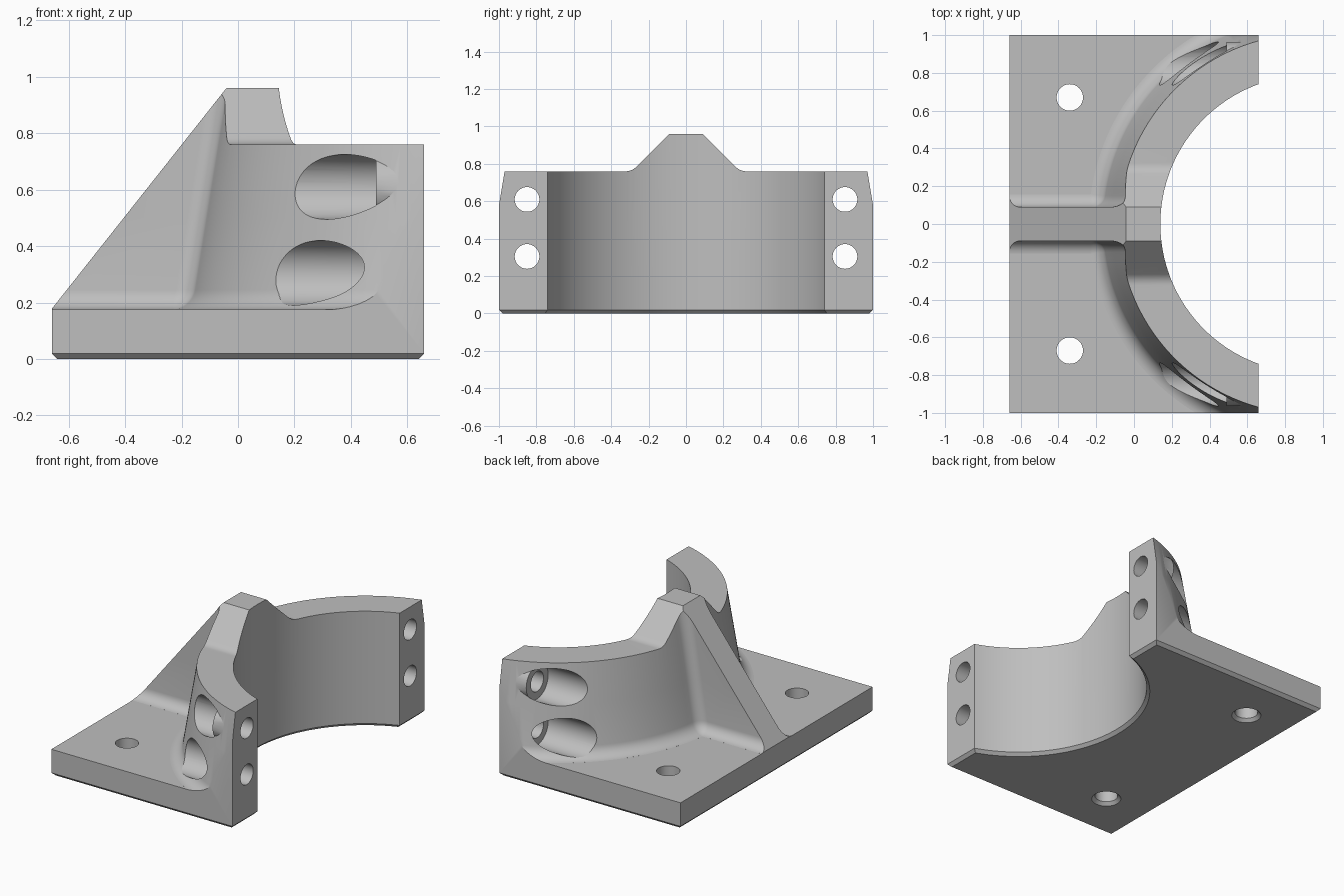
import bpy, bmesh
from math import sin, cos, tan, pi, radians, asin, atan2, sqrt
from mathutils import Matrix

cube = bpy.data.objects.get("Cube")
if cube:
    bpy.data.objects.remove(cube, do_unlink=True)

# Main dimensions
HALF_X, HALF_Y = 0.66, 1.0
BASE_TOP, WALL_TOP, PEAK = 0.175, 0.76, 0.96
CHAMFER = 0.02
BORE_X, BORE_R = 0.9265, 0.787
RIB, FILLET = 0.09, 0.07
SEAT_X, BOLT_Y, BOLT_ZS = 0.49, 0.85, (0.305, 0.61)

grey = bpy.data.materials.new("plain_grey")
grey.use_nodes = True
colour = (0.52, 0.52, 0.52, 1)
grey.diffuse_color = colour
grey.node_tree.nodes["Principled BSDF"].inputs["Base Color"].default_value = colour


def loft(name, rings):
    """Closed solid through rings of equal point count."""
    bm = bmesh.new()
    rows = [[bm.verts.new(p) for p in ring] for ring in rings]
    n = len(rows[0])
    for low, high in zip(rows, rows[1:]):
        for i in range(n):
            j = (i + 1) % n
            bm.faces.new((low[i], low[j], high[j], high[i]))
    bm.faces.new(rows[0][::-1])
    bm.faces.new(rows[-1])
    bmesh.ops.recalc_face_normals(bm, faces=bm.faces)
    mesh = bpy.data.meshes.new(name)
    bm.to_mesh(mesh)
    bm.free()
    mesh.materials.append(grey)
    obj = bpy.data.objects.new(name, mesh)
    bpy.context.collection.objects.link(obj)
    return obj


def lathe(name, profile, centre, along_x=False, segments=48):
    """Round solid from (radius, height) pairs, upright or lying along x."""
    turn = Matrix.Rotation(pi / 2, 4, "Y") if along_x else Matrix.Identity(4)
    place = Matrix.Translation(centre) @ turn
    angles = [2 * pi * i / segments for i in range(segments)]
    obj = loft(name, [[(r * cos(a), r * sin(a), h) for a in angles] for r, h in profile])
    obj.data.transform(place)
    return obj


def combine(target, other, operation):
    mod = target.modifiers.new(operation, "BOOLEAN")
    mod.operation = operation
    mod.solver = "EXACT"
    mod.object = other
    bpy.context.view_layer.objects.active = target
    bpy.ops.object.modifier_apply(modifier=mod.name)
    bpy.data.objects.remove(other, do_unlink=True)


def wall_radius(z):
    return 1.006 + 0.16 * (WALL_TOP - z)


def section(z, flare):
    """Plan outline of rib, corner fillets and tapered wall at height z."""
    r, cy = wall_radius(z), RIB + FILLET
    cx = BORE_X - sqrt((r + FILLET) ** 2 - cy ** 2)
    half = [(-0.9, RIB + flare)]
    end = atan2(-cy, BORE_X - cx)
    for i in range(11):
        a = -pi / 2 + (end + pi / 2) * i / 10
        half.append((cx + (FILLET - flare) * cos(a), cy + (FILLET - flare) * sin(a)))
    start = pi - asin(cy / (r + FILLET))
    for i in range(1, 49):
        a = start + (pi / 2 - start) * i / 48
        half.append((BORE_X + (r + flare) * cos(a), (r + flare) * sin(a)))
    return [(x, y, z) for x, y in half + [(x, -y) for x, y in reversed(half)]]


# Rib and wall, flaring into the base
rings = []
for t in (3, 12, 22, 33, 45, 57, 68, 79, 90):
    t = radians(t)
    rings.append(section(BASE_TOP + FILLET * (1 - cos(t)), FILLET * (1 - sin(t))))
rings.insert(0, [(x, y, 0.1) for x, y, z in rings[0]])
rings += [section(z, 0) for z in (0.5, 0.8, 1.1)]
bracket = loft("bearing_bracket", rings)

# Base plate
base = loft("base_plate", [[(x, y, z) for x, y in ((-0.8, -1.2), (0.8, -1.2), (0.8, 1.2), (-0.8, 1.2))]
                           for z in (-0.05, BASE_TOP)])
combine(bracket, base, "UNION")

# Bolt head pockets and the round bosses behind them
spots = [(side * BOLT_Y, z) for side in (-1, 1) for z in BOLT_ZS]
for y, z in spots:
    pocket = lathe("bolt_pocket", [(0.115, -0.7), (0.115, 0)], (SEAT_X, y, z), True)
    combine(bracket, pocket, "DIFFERENCE")
for y, z in spots:
    boss = lathe("bolt_boss", [(0.114, -0.0005), (0.114, 0.4)], (SEAT_X, y, z), True)
    combine(bracket, boss, "UNION")

# Side outline: sloping rib and chamfered underside
inner = HALF_X - CHAMFER
side = [(-inner, 0), (inner, 0), (HALF_X, CHAMFER), (HALF_X, 1.05), (0.03, 1.05),
        (-HALF_X, BASE_TOP + 0.003), (-HALF_X, CHAMFER)]
combine(bracket, loft("side_outline", [[(x, y, z) for x, z in side] for y in (-1.5, 1.5)]), "INTERSECT")

# Front outline: raised crown with rounded feet
half = [(HALF_Y - CHAMFER, 0), (HALF_Y, CHAMFER), (HALF_Y, WALL_TOP)]
r = 0.08
foot = RIB + PEAK - WALL_TOP + r * tan(pi / 8)
for i in range(9):
    a = pi / 4 * i / 8
    half.append((foot - r * sin(a), WALL_TOP + r - r * cos(a)))
half.append((RIB, PEAK))
crown = half + [(-y, z) for y, z in reversed(half)]
combine(bracket, loft("crown_outline", [[(x, y, z) for y, z in crown] for x in (-1.5, 1.5)]), "INTERSECT")

# Large bore with chamfered lower edge
bore = lathe("bore", [(BORE_R + CHAMFER + 0.1, -0.1), (BORE_R, CHAMFER), (BORE_R, 1.2)],
             (BORE_X, 0, 0), segments=160)
combine(bracket, bore, "DIFFERENCE")

# Bolt holes through the flanges
for y, z in spots:
    hole = lathe("flange_hole", [(0.066, -0.1), (0.066, 0.4)], (SEAT_X, y, z), True)
    combine(bracket, hole, "DIFFERENCE")

# Mounting holes, chamfered underneath
for s in (-1, 1):
    hole = lathe("mounting_hole", [(0.14, -0.05), (0.07, CHAMFER), (0.07, 0.4)], (-0.34, s * 0.67, 0))
    combine(bracket, hole, "DIFFERENCE")

bpy.ops.object.select_all(action="DESELECT")
bracket.select_set(True)
bpy.context.view_layer.objects.active = bracket
bpy.ops.object.shade_smooth_by_angle(angle=radians(25))
